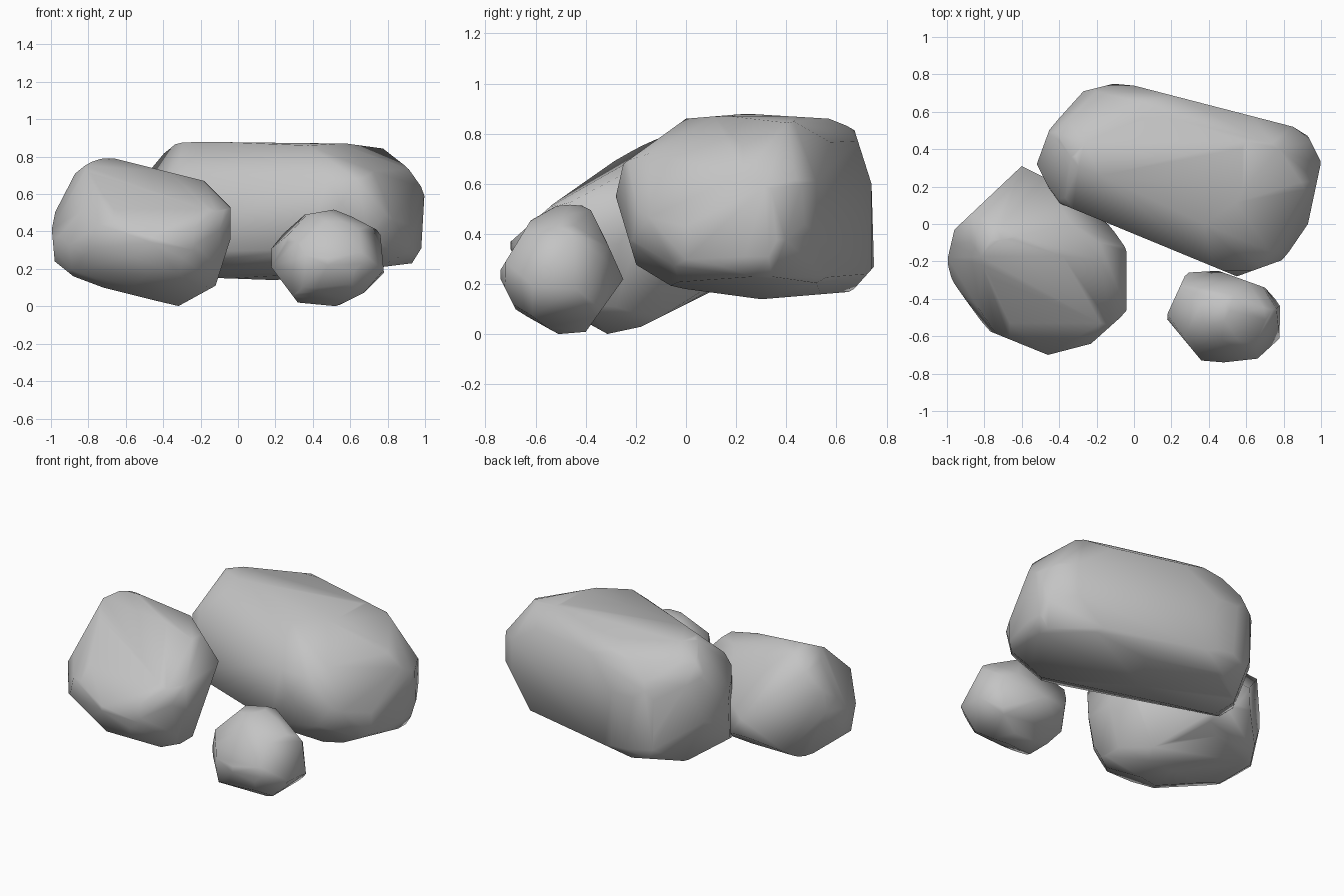
import bpy
import bmesh
from math import radians, sin, cos
from mathutils import Vector
from mathutils.geometry import convex_hull_2d

default_cube = bpy.data.objects.get("Cube")
if default_cube:
    bpy.data.objects.remove(default_cube, do_unlink=True)

# One plain grey stone colour
stone = bpy.data.materials.new("stone grey")
stone.use_nodes = True
stone.diffuse_color = (0.55, 0.55, 0.55, 1)
stone.node_tree.nodes["Principled BSDF"].inputs["Base Color"].default_value = stone.diffuse_color

# Chisel directions: azimuth and elevation
DIRECTIONS = {
    "front": (0, 0),
    "side": (90, 0),
    "top": (0, 90),
    "front_corner": (35, 25),
    "back_corner": (215, 25),
    "under_corner": (140, -25),
}


def chisel(bm, direction, profile):
    """Trim the block to a convex profile extruded along one direction."""
    a, e = (radians(angle) for angle in DIRECTIONS[direction])
    right = Vector((cos(a), sin(a), 0))
    up = Vector((-sin(a) * sin(e), cos(a) * sin(e), cos(e)))
    points = [Vector(p) for p in profile]
    ring = [points[i] for i in convex_hull_2d(points)]
    pairs = list(zip(ring, ring[1:] + ring[:1]))
    winding = 1 if sum(p.cross(q) for p, q in pairs) > 0 else -1
    for p, q in pairs:
        edge = (q - p) * winding
        bmesh.ops.bisect_plane(
            bm, geom=bm.verts[:] + bm.edges[:] + bm.faces[:], dist=0.0001,
            plane_co=right * p.x + up * p.y,
            plane_no=(right * edge.y - up * edge.x).normalized(), clear_outer=True)
        open_edges = [edge for edge in bm.edges if edge.is_boundary]
        if open_edges:
            bmesh.ops.holes_fill(bm, edges=open_edges, sides=0)


def boulder(name, **profiles):
    """Chisel a block by every profile, then wrap the corners in a clean hull."""
    block = bmesh.new()
    bmesh.ops.create_cube(block, size=4)
    for direction, profile in profiles.items():
        chisel(block, direction, profile)
    bmesh.ops.remove_doubles(block, verts=block.verts[:], dist=0.025)

    shell = bmesh.new()
    for vert in block.verts:
        shell.verts.new(vert.co)
    block.free()
    bmesh.ops.convex_hull(shell, input=shell.verts[:])
    loose = [vert for vert in shell.verts if not vert.link_faces]
    bmesh.ops.delete(shell, geom=loose, context="VERTS")
    bmesh.ops.recalc_face_normals(shell, faces=shell.faces[:])
    for face in shell.faces:
        face.smooth = True

    mesh = bpy.data.meshes.new(name)
    shell.to_mesh(mesh)
    shell.free()
    mesh.materials.append(stone)
    rock = bpy.data.objects.new(name, mesh)
    bpy.context.collection.objects.link(rock)
    return rock


# Long boulder at the back
boulder(
    "large_boulder",
    front=[(-.52, .5), (-.46, .74), (-.36, .86), (-.28, .88), (.58, .87), (.8, .84),
           (1, .65), (.98, .31), (.93, .23), (.2, .14), (-.35, .16), (-.5, .25)],
    side=[(-.28, .55), (-.25, .68), (0, .86), (.24, .88), (.57, .86), (.67, .82),
          (.74, .6), (.75, .27), (.66, .17), (.3, .14), (-.07, .19), (-.19, .25)],
    top=[(-.52, .32), (-.45, .51), (-.27, .71), (-.11, .75), (0, .74), (.85, .52),
         (.93, .47), (1, .33), (.93, 0), (.8, -.19), (.55, -.28), (-.42, .12)],
    front_corner=[(-.26, .73), (-.07, .99), (.03, 1), (.42, .96), (.85, .74), (1.04, .46),
                  (1.04, .31), (.97, .09), (.54, -.02), (.37, 0), (-.27, .4)],
    back_corner=[(-.86, .82), (-.51, .88), (-.3, .87), (.22, .51), (.27, .42), (.27, .03),
                 (0, -.11), (-.31, -.09), (-.89, .18), (-1.03, .46), (-1.03, .63)],
    under_corner=[(-.73, .6), (-.57, 1), (-.39, 1.13), (-.21, 1.13), (.42, .99), (.61, .81),
                  (.67, .69), (.66, .42), (.54, .13), (-.53, .33), (-.7, .47)],
)

# Round boulder on the front right
boulder(
    "medium_boulder",
    front=[(-1, .46), (-.85, .75), (-.7, .8), (-.18, .67), (-.04, .53), (-.04, .36),
           (-.12, .11), (-.32, 0), (-.72, .1), (-.88, .16), (-.98, .24)],
    side=[(-.71, .36), (-.53, .52), (-.23, .73), (-.1, .8), (0, .75), (.31, .42),
          (.28, .3), (.1, .17), (-.18, .03), (-.32, 0), (-.6, .15)],
    top=[(-1, -.2), (-.96, -.03), (-.6, .31), (-.48, .25), (-.14, 0), (-.04, -.12),
         (-.04, -.47), (-.23, -.64), (-.46, -.7), (-.78, -.57), (-.97, -.31)],
    front_corner=[(-.97, .46), (-.77, .82), (-.68, .86), (-.6, .86), (-.27, .72),
                  (-.11, .46), (-.27, 0), (-.44, -.03), (-.75, .06), (-.97, .28)],
    back_corner=[(.08, .55), (.26, .63), (.41, .62), (.79, .54), (.94, .42), (.97, .22),
                 (.94, .05), (.76, -.07), (.6, -.09), (.27, .03), (-.1, .2)],
    under_corner=[(-.26, .17), (-.23, 0), (-.1, -.22), (0, -.23), (.65, -.17),
                  (.72, .14), (.7, .5), (.4, .6), (-.1, .6), (-.27, .4)],
)

# Small rock on the front left
boulder(
    "small_rock",
    front=[(.18, .34), (.3, .48), (.53, .52), (.76, .4), (.78, .18), (.67, .07),
           (.53, 0), (.32, .02), (.17, .22)],
    side=[(-.75, .24), (-.61, .47), (-.5, .52), (-.38, .51), (-.25, .22), (-.4, .01),
          (-.52, 0), (-.68, .1)],
    top=[(.17, -.5), (.28, -.26), (.45, -.25), (.7, -.34), (.79, -.44), (.78, -.61),
         (.66, -.72), (.48, -.74), (.36, -.73)],
    front_corner=[(-.15, -.05), (-.11, -.23), (.2, -.32), (.39, -.2), (.37, 0),
                  (.2, .21), (.06, .22), (-.13, .07)],
    back_corner=[(-.42, .72), (-.1, .76), (-.03, .74), (.13, .62), (.17, .4), (0, .1),
                 (-.42, .1)],
    under_corner=[(-.99, .19), (-.86, .43), (-.65, .47), (-.38, .29), (-.42, .02),
                  (-.61, -.08), (-.91, .05)],
)
